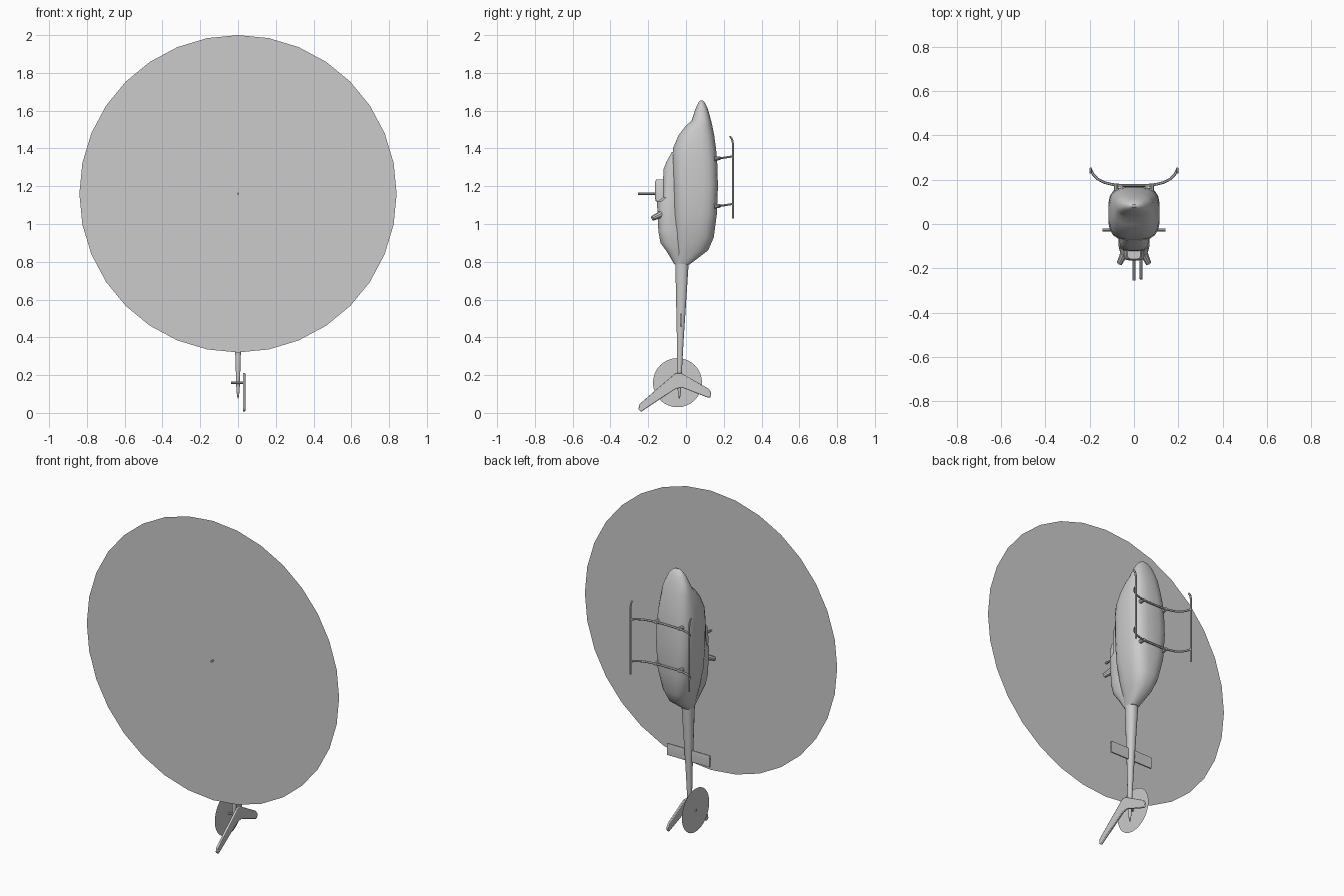
import bpy, bmesh, math
from mathutils import Vector, Matrix

if "Cube" in bpy.data.objects:
    bpy.data.objects.remove(bpy.data.objects["Cube"])


def finish(name, bm, smooth=True, angle=35):
    bmesh.ops.recalc_face_normals(bm, faces=bm.faces)
    me = bpy.data.meshes.new(name)
    bm.to_mesh(me)
    bm.free()
    ob = bpy.data.objects.new(name, me)
    bpy.context.collection.objects.link(ob)
    if smooth:
        bpy.ops.object.select_all(action='DESELECT')
        ob.select_set(True)
        bpy.context.view_layer.objects.active = ob
        bpy.ops.object.shade_smooth_by_angle(angle=math.radians(angle))
    return ob


def loft(name, rings, sides=16):
    """Rings of (z, y_min, y_max, half_width, squareness), skinned together."""
    bm = bmesh.new()
    loops = []
    for z, y0, y1, w, p in rings:
        loop = []
        for i in range(sides):
            a = 2 * math.pi * (i + 0.5) / sides
            c, s = math.cos(a), math.sin(a)
            x = math.copysign(abs(c) ** (2 / p), c) * w
            y = (y0 + y1) / 2 + math.copysign(abs(s) ** (2 / p), s) * (y1 - y0) / 2
            loop.append(bm.verts.new((x, y, z)))
        loops.append(loop)
    for a, b in zip(loops, loops[1:]):
        for i in range(sides):
            j = (i + 1) % sides
            bm.faces.new((a[i], a[j], b[j], b[i]))
    bm.faces.new(loops[0])
    bm.faces.new(loops[-1])
    return finish(name, bm)


def rod(name, a, b, r1, r2=None, sides=10):
    a, b = Vector(a), Vector(b)
    d = b - a
    m = Matrix.Translation((a + b) / 2) @ d.to_track_quat('Z', 'Y').to_matrix().to_4x4()
    bm = bmesh.new()
    bmesh.ops.create_cone(bm, cap_ends=True, segments=sides, radius1=r1,
                          radius2=r1 if r2 is None else r2, depth=d.length, matrix=m)
    return finish(name, bm)


def disc(name, centre, radius, axis):
    bm = bmesh.new()
    m = Matrix.Translation(centre) @ Matrix.Rotation(math.pi / 2, 4, axis)
    bmesh.ops.create_circle(bm, cap_ends=True, segments=32, radius=radius, matrix=m)
    return finish(name, bm, smooth=False)


def tube(name, pts, r):
    cu = bpy.data.curves.new(name, 'CURVE')
    cu.dimensions = '3D'
    cu.bevel_depth = r
    cu.bevel_resolution = 1
    cu.use_fill_caps = True
    sp = cu.splines.new('POLY')
    sp.points.add(len(pts) - 1)
    for p, co in zip(sp.points, pts):
        p.co = (*co, 1)
    ob = bpy.data.objects.new(name, cu)
    bpy.context.collection.objects.link(ob)
    bpy.ops.object.select_all(action='DESELECT')
    ob.select_set(True)
    bpy.context.view_layer.objects.active = ob
    bpy.ops.object.convert(target='MESH')
    bpy.ops.object.shade_smooth_by_angle(angle=math.radians(40))


def plate(name, outline, axis_x, thickness, bevel=0.003):
    """Flat outline in (y, z), given thickness along x."""
    bm = bmesh.new()
    f = bm.faces.new([bm.verts.new((axis_x - thickness / 2, y, z)) for y, z in outline])
    ext = bmesh.ops.extrude_face_region(bm, geom=[f])
    moved = [v for v in ext['geom'] if isinstance(v, bmesh.types.BMVert)]
    bmesh.ops.translate(bm, vec=(thickness, 0, 0), verts=moved)
    ob = finish(name, bm)
    mod = ob.modifiers.new('soft_edge', 'BEVEL')
    mod.width = bevel
    mod.segments = 2
    return ob


# Cabin, nose pointing up
loft('cabin', [
    (0.785, -0.06, 0.018, 0.032, 2.4),
    (0.86, -0.062, 0.118, 0.062, 2.6),
    (0.93, -0.064, 0.148, 0.086, 2.8),
    (1.05, -0.067, 0.164, 0.110, 3.2),
    (1.20, -0.070, 0.170, 0.117, 3.4),
    (1.33, -0.074, 0.166, 0.116, 3.3),
    (1.40, -0.070, 0.160, 0.112, 3.1),
    (1.47, -0.040, 0.150, 0.102, 2.9),
    (1.52, -0.002, 0.140, 0.092, 2.7),
    (1.545, 0.028, 0.134, 0.085, 2.6),
    (1.575, 0.038, 0.126, 0.074, 2.5),
    (1.62, 0.054, 0.112, 0.052, 2.3),
    (1.645, 0.067, 0.098, 0.030, 2.2),
    (1.655, 0.076, 0.088, 0.012, 2)], 20)

# Engine cowling on the roof
loft('engine_cowling', [
    (0.79, -0.064, -0.02, 0.028, 2.4),
    (0.85, -0.100, 0.0, 0.048, 2.6),
    (0.90, -0.136, 0.0, 0.060, 2.8),
    (0.96, -0.147, 0.0, 0.068, 3),
    (1.12, -0.155, 0.0, 0.070, 3),
    (1.14, -0.125, 0.0, 0.070, 3.2),
    (1.29, -0.120, 0.0, 0.066, 3.2),
    (1.33, -0.104, 0.0, 0.062, 3),
    (1.38, -0.076, 0.0, 0.055, 2.8)])

# Rotor mast fairing, mast and main rotor
loft('mast_fairing', [
    (1.12, -0.160, -0.10, 0.045, 4),
    (1.14, -0.165, -0.10, 0.045, 4),
    (1.22, -0.165, -0.10, 0.036, 4),
    (1.235, -0.158, -0.10, 0.030, 4)])
rod('rotor_mast', (0, -0.255, 1.16), (0, -0.14, 1.16), 0.006)
disc('main_rotor', (0, -0.238, 1.16), 0.84, 'X')

# Exhaust pipes
for side, s in (('left', -1), ('right', 1)):
    rod(side + '_exhaust', (s * 0.04, -0.125, 1.055), (s * 0.066, -0.178, 1.03), 0.020, 0.013)

# Tail boom and horizontal stabiliser
loft('tail_boom', [
    (0.075, -0.038, -0.032, 0.003, 2),
    (0.12, -0.044, -0.026, 0.009, 2.2),
    (0.21, -0.048, -0.022, 0.012, 2.2),
    (0.40, -0.049, -0.011, 0.018, 2.3),
    (0.82, -0.058, 0.017, 0.035, 2.4)], 12)
plate('stabiliser', [(-0.030, 0.455), (-0.022, 0.455), (-0.020, 0.505),
                     (-0.022, 0.525), (-0.030, 0.525), (-0.033, 0.505)], 0, 0.285, 0.001)

# Swept tail fin on the right, tail rotor on the left, shaft between
plate('tail_fin', [(-0.238, 0.006), (-0.252, 0.018), (-0.247, 0.046), (-0.055, 0.212),
                   (-0.028, 0.212), (0.120, 0.128), (0.133, 0.108), (0.130, 0.082),
                   (0.118, 0.080), (-0.02, 0.134), (-0.055, 0.128)], 0.032, 0.013, 0.004)
rod('tail_rotor_shaft', (-0.038, -0.045, 0.16), (0.032, -0.045, 0.16), 0.006)
disc('tail_rotor', (-0.032, -0.045, 0.16), 0.13, 'Y')

# Landing skids and cross tubes
for side, s in (('left', -1), ('right', 1)):
    tube(side + '_skid', [(s * 0.196, y, z) for y, z in (
        (0.249, 1.03), (0.249, 1.42), (0.246, 1.44), (0.240, 1.455), (0.232, 1.465))], 0.006)
arch = [(0.196, 0.247), (0.185, 0.225), (0.165, 0.204), (0.135, 0.188), (0.10, 0.179), (0.05, 0.174)]
for name, z, lean in (('front', 1.358, -0.012), ('rear', 1.106, -0.012)):
    half = [(x, y, z + lean * (0.247 - y) / 0.08) for x, y in arch]
    tube(name + '_cross_tube', half + [(-x, y, zz) for x, y, zz in reversed(half)], 0.006)
    for side, s in (('left', -1), ('right', 1)):
        rod(f'{name}_{side}_mount', (s * 0.08, 0.15, z - 0.012), (s * 0.08, 0.182, z - 0.010), 0.012, 0.009)
